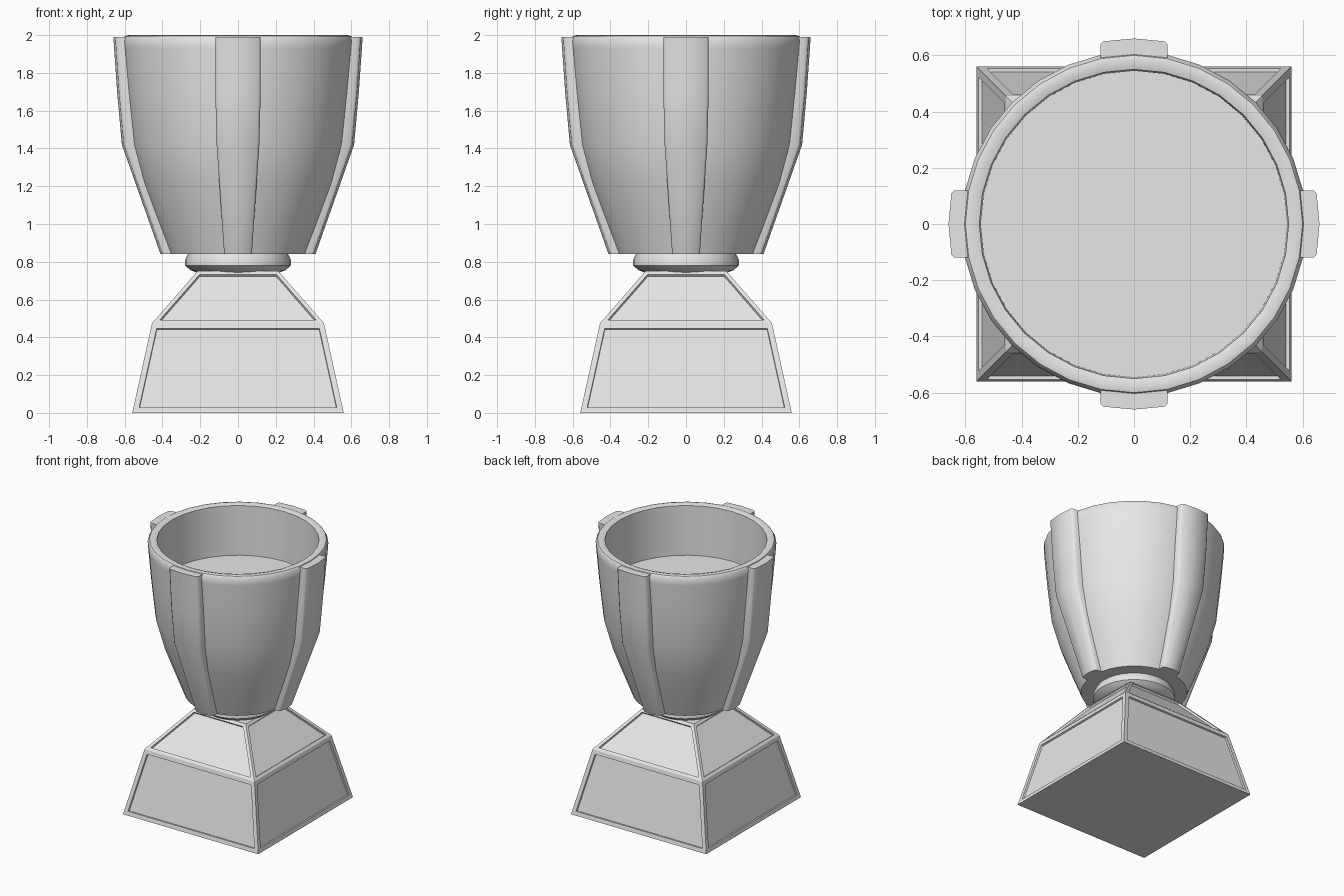
import bpy
import bmesh
import math

cube = bpy.data.objects.get("Cube")
if cube:
    bpy.data.objects.remove(cube, do_unlink=True)

grey = bpy.data.materials.new("plain grey")
grey.use_nodes = True
COLOUR = (0.8, 0.8, 0.8, 1)
grey.diffuse_color = COLOUR
grey.node_tree.nodes["Principled BSDF"].inputs["Base Color"].default_value = COLOUR


def finish(name, bm, smooth_angle=None):
    """Turn a bmesh into a named object with the grey material."""
    bmesh.ops.recalc_face_normals(bm, faces=bm.faces)
    mesh = bpy.data.meshes.new(name)
    bm.to_mesh(mesh)
    bm.free()
    mesh.materials.append(grey)
    obj = bpy.data.objects.new(name, mesh)
    bpy.context.collection.objects.link(obj)
    if smooth_angle:
        bpy.ops.object.select_all(action='DESELECT')
        obj.select_set(True)
        bpy.context.view_layer.objects.active = obj
        bpy.ops.object.shade_smooth_by_angle(angle=math.radians(smooth_angle))
    return obj


def loft(bm, rings):
    """Join closed rings of points with quads and cap both ends."""
    loops = [[bm.verts.new(p) for p in ring] for ring in rings]
    n = len(loops[0])
    sides = []
    for low, high in zip(loops, loops[1:]):
        for i in range(n):
            j = (i + 1) % n
            sides.append(bm.faces.new((low[i], low[j], high[j], high[i])))
    bm.faces.new(loops[0])
    bm.faces.new(loops[-1])
    return sides


def lathe(name, profile, steps=32, smooth_angle=40):
    """Spin a profile of (radius, height) around z."""
    turns = [2 * math.pi * i / steps for i in range(steps)]
    bm = bmesh.new()
    loft(bm, [[(r * math.cos(a), r * math.sin(a), z) for a in turns]
              for r, z in profile])
    return finish(name, bm, smooth_angle)


def panelled_block(name, half_low, z_low, half_high, z_high, border, depth):
    """Square tapered block with a recessed panel in each side."""
    corners = ((-1, -1), (1, -1), (1, 1), (-1, 1))
    bm = bmesh.new()
    sides = loft(bm, [[(x * h, y * h, z) for x, y in corners]
                      for h, z in ((half_low, z_low), (half_high, z_high))])
    bmesh.ops.recalc_face_normals(bm, faces=bm.faces)
    bmesh.ops.inset_individual(bm, faces=sides, thickness=border,
                               use_even_offset=True)
    # Pull the panel in separately so that the recess has upright walls
    bmesh.ops.inset_individual(bm, faces=sides, thickness=0.002,
                               depth=-depth, use_even_offset=True)
    return finish(name, bm)


# Pedestal
panelled_block("pedestal_lower", 0.56, 0, 0.455, 0.475, 0.03, 0.012)
panelled_block("pedestal_upper", 0.455, 0.475, 0.215, 0.75, 0.022, 0.015)

# Rounded collar between pedestal and cup
lathe("collar", [(0.21, 0.74), (0.25, 0.755), (0.28, 0.78), (0.28, 0.81),
                 (0.26, 0.85)])

# Hollow cup with a rounded rim
lathe("cup", [(0.36, 0.84), (0.43, 1.02), (0.505, 1.22), (0.56, 1.42),
              (0.59, 1.7), (0.61, 1.93), (0.613, 1.975), (0.6, 1.995),
              (0.58, 2.0), (0.55, 1.99), (0.545, 1.62)])

# Four ribs running up the cup: (height, outer reach, half width, root)
RIB = ((0.84, 0.41, 0.073, 0.33), (1.42, 0.615, 0.113, 0.51),
       (1.7, 0.64, 0.12, 0.56), (1.99, 0.66, 0.12, 0.575))
for side, turn in (("front", -90), ("left", 0), ("back", 90), ("right", 180)):
    a = math.radians(turn)
    rings = []
    for z, reach, half, root in RIB:
        section = ((root, -half), (reach - 0.022, -half), (reach - 0.01, -half * 0.9),
                   (reach, 0), (reach - 0.01, half * 0.9), (reach - 0.022, half),
                   (root, half))
        rings.append([(u * math.cos(a) - v * math.sin(a),
                       u * math.sin(a) + v * math.cos(a), z) for u, v in section])
    bm = bmesh.new()
    loft(bm, rings)
    finish(side + "_rib", bm, 50)
